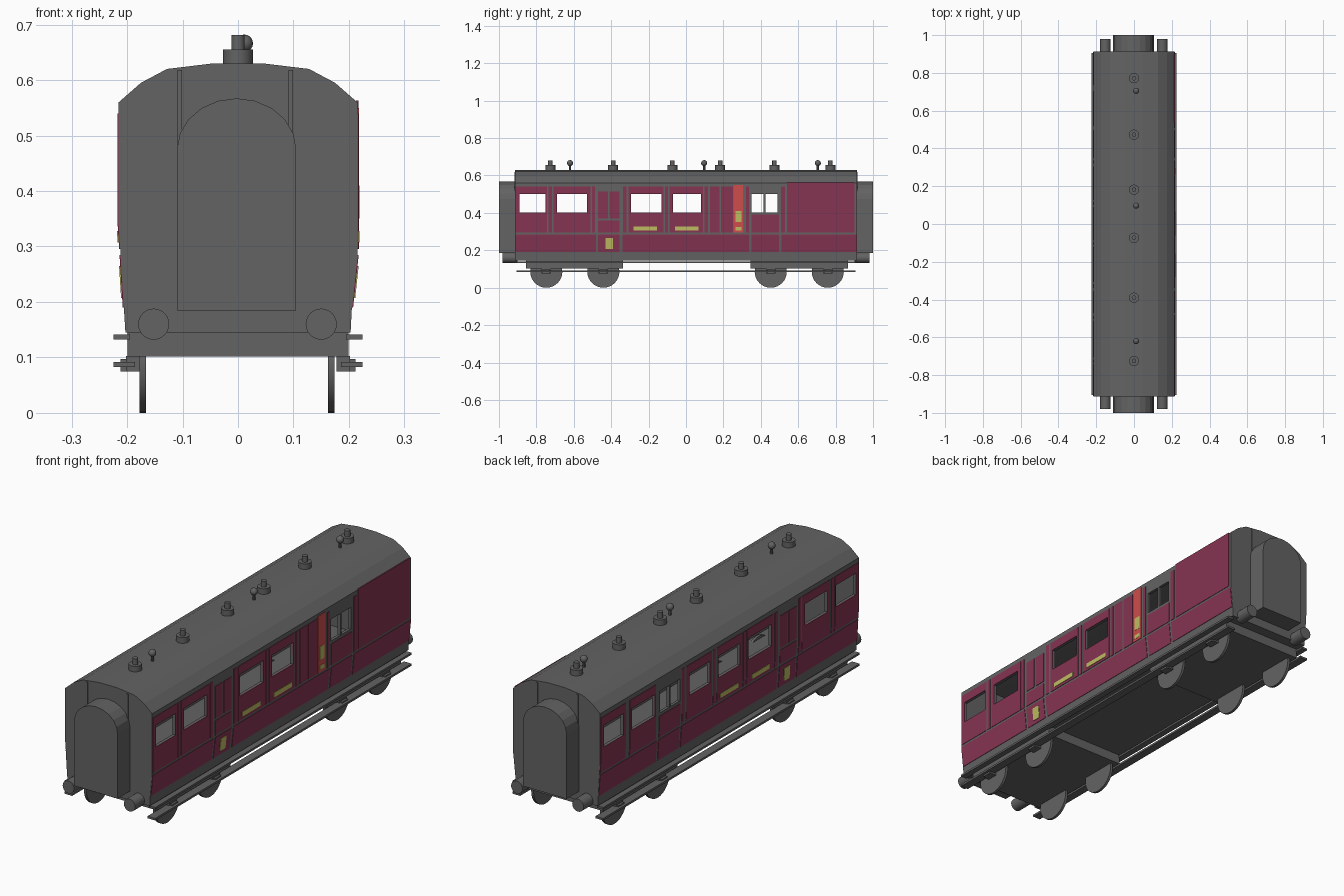
import bpy, bmesh, math
from mathutils import Matrix

if "Cube" in bpy.data.objects:
    bpy.data.objects.remove(bpy.data.objects["Cube"])


def material(name, rgb):
    m = bpy.data.materials.new(name)
    m.diffuse_color = (*rgb, 1)
    m.use_nodes = True
    m.node_tree.nodes["Principled BSDF"].inputs["Base Color"].default_value = m.diffuse_color
    return m


GREY = material("grey", (0.125, 0.125, 0.125))
MAROON = material("maroon", (0.24, 0.035, 0.085))
RED = material("red", (0.62, 0.075, 0.075))
GOLD = material("gold", (0.52, 0.50, 0.12))


def finish(bm, name, mat):
    bmesh.ops.recalc_face_normals(bm, faces=bm.faces)
    me = bpy.data.meshes.new(name)
    bm.to_mesh(me)
    bm.free()
    me.materials.append(mat)
    ob = bpy.data.objects.new(name, me)
    bpy.context.collection.objects.link(ob)
    return ob


def add_box(bm, x0, x1, y0, y1, z0, z1):
    m = Matrix.Translation(((x0 + x1) / 2, (y0 + y1) / 2, (z0 + z1) / 2))
    bmesh.ops.create_cube(bm, size=1, matrix=m @ Matrix.Diagonal((x1 - x0, y1 - y0, z1 - z0, 1)))


def boxes(name, items, mat=GREY):
    bm = bmesh.new()
    for b in items:
        add_box(bm, *b)
    return finish(bm, name, mat)


def cylinders(name, items, seg=16, axis="Z"):
    # items: centre x, y, z, radius, length
    rot = {"Z": Matrix(), "X": Matrix.Rotation(math.pi / 2, 4, "Y"),
           "Y": Matrix.Rotation(math.pi / 2, 4, "X")}[axis]
    bm = bmesh.new()
    for x, y, z, r, d in items:
        bmesh.ops.create_cone(bm, cap_ends=True, segments=seg, radius1=r, radius2=r, depth=d,
                              matrix=Matrix.Translation((x, y, z)) @ rot)
    ob = finish(bm, name, GREY)
    for p in ob.data.polygons:
        p.use_smooth = len(p.vertices) == 4
    for e in ob.data.edges:
        e.use_edge_sharp = False
    bm = bmesh.new()
    bm.from_mesh(ob.data)
    for e in bm.edges:
        e.smooth = len(e.link_faces) == 2 and e.calc_face_angle(0) < 0.6
    bm.to_mesh(ob.data)
    bm.free()
    return ob


def extrude(name, pts, y0, y1):
    bm = bmesh.new()
    f = bm.faces.new([bm.verts.new((x, y0, z)) for x, z in pts])
    ext = bmesh.ops.extrude_face_region(bm, geom=[f])["geom"]
    bmesh.ops.translate(bm, vec=(0, y1 - y0, 0), verts=[v for v in ext if isinstance(v, bmesh.types.BMVert)])
    return finish(bm, name, GREY)


# Coach body: hollow extruded section with window openings
section = [(0.203, 0.145), (0.205, 0.185), (0.215, 0.28), (0.215, 0.56), (0.175, 0.595), (0.128, 0.62),
           (0.045, 0.63), (-0.045, 0.63), (-0.128, 0.62), (-0.175, 0.595), (-0.215, 0.56),
           (-0.215, 0.34), (-0.203, 0.145)]
body = extrude("coach_body", section, -0.913, 0.913)
inner = [(x * 0.94, 0.39 + (z - 0.39) * 0.94) for x, z in section]
cavity = extrude("cavity_cutter", inner, -0.9, 0.9)
both = [(-0.89, -0.75), (-0.69, -0.53), (-0.295, -0.13), (-0.07, 0.08), (0.35, 0.415), (0.425, 0.49)]
windows = {1: both, -1: both + [(0.14, 0.285), (0.53, 0.69), (0.75, 0.89)]}
cutters = [cavity]
for s in (1, -1):
    lo, hi = sorted((s * 0.15, s * 0.25))
    cutters.append(boxes("window_cutter", [(lo, hi, a, b, 0.403, 0.5) for a, b in windows[s]]))
for c in cutters:
    c.hide_render = True
    mod = body.modifiers.new("cut", "BOOLEAN")
    mod.operation, mod.object, mod.solver = "DIFFERENCE", c, "EXACT"
bpy.context.view_layer.update()
body.data = bpy.data.meshes.new_from_object(body.evaluated_get(bpy.context.evaluated_depsgraph_get()))
body.modifiers.clear()
for c in cutters:
    bpy.data.objects.remove(c)


# Painted plates following the side walls
def wall(s, z):
    if s > 0:
        return min(0.215, 0.205 + 0.01 * (z - 0.185) / 0.095)
    return min(0.215, 0.203 + 0.012 * (z - 0.145) / 0.195)


def plate(bm, s, y0, y1, z0, z1, t):
    kink = 0.28 if s > 0 else 0.34
    zs = [z0] + ([kink] if z0 < kink < z1 else []) + [z1]
    for a, b in zip(zs, zs[1:]):
        v = [bm.verts.new((s * (wall(s, z) + d), y, z)) for z in (a, b) for y in (y0, y1) for d in (-0.002, t)]
        for q in ((0, 1, 3, 2), (4, 5, 7, 6), (0, 1, 5, 4), (2, 3, 7, 6), (0, 2, 6, 4), (1, 3, 7, 5)):
            bm.faces.new([v[i] for i in q])


def plates(name, s, items, mat, t=0.002, holes=()):
    bm = bmesh.new()
    for y0, y1, z0, z1 in items:
        hole = [h for h in holes if y0 < h[0] and h[1] < y1 and z1 > 0.5]
        if hole:
            a, b = hole[0]
            for r in ((y0, y1, z0, 0.403), (y0, y1, 0.5, z1), (y0, a, 0.403, 0.5), (b, y1, 0.403, 0.5)):
                plate(bm, s, *r, t)
        else:
            plate(bm, s, y0, y1, z0, z1, t)
    return finish(bm, name, mat)


lower = [(-0.911, -0.482), (-0.34, 0.337), (0.35, 0.497), (0.51, 0.911)]
upper = [(-0.911, -0.742), (-0.735, -0.717), (-0.708, -0.51), (-0.503, -0.487), (-0.338, -0.318),
         (-0.308, -0.12), (-0.112, -0.096), (-0.088, 0.09), (0.1, 0.118), (0.32, 0.337), (0.507, 0.53)]
side_upper = {1: [(0.128, 0.18), (0.188, 0.25)], -1: [(0.128, 0.305), (0.52, 0.705), (0.735, 0.911)]}
door = [(-0.47, -0.355, 0.19, 0.285), (-0.47, -0.355, 0.295, 0.36),
        (-0.47, -0.418, 0.37, 0.513), (-0.408, -0.355, 0.37, 0.513), (0.35, 0.497, 0.295, 0.39)]
gold = [(-0.28, -0.155, 0.307, 0.328), (-0.06, 0.067, 0.307, 0.328), (-0.43, -0.39, 0.207, 0.265)]
for s, side in ((1, "right"), (-1, "left")):
    panels = [(a, b, 0.19, 0.285) for a, b in lower] + door
    panels += [(a, b, 0.295, 0.54) for a, b in upper if s > 0 or a < 0.5]
    panels += [(a, b, 0.295, 0.54) for a, b in side_upper[s]]
    if s > 0:
        panels.append((0.54, 0.9, 0.295, 0.563))
    plates(side + "_maroon_panels", s, panels, MAROON, 0.002, windows[s])
    extra = [(0.265, 0.297, 0.35, 0.41), (0.265, 0.297, 0.307, 0.325)] if s > 0 else []
    plates(side + "_gold_plates", s, gold + extra, GOLD, 0.004)
plates("red_panel", 1, [(0.253, 0.306, 0.295, 0.55)], RED, 0.003)

# Gangway connections, end strips and buffers
arch = [(-0.11, 0.185), (0.105, 0.185), (0.105, 0.475)]
arch += [(-0.0025 + 0.1075 * math.cos(a), 0.475 + 0.092 * math.sin(a))
         for a in [math.pi * i / 10 for i in range(1, 10)]] + [(-0.11, 0.475)]
for s, end in ((-1, "front"), (1, "back")):
    extrude(end + "_gangway", arch, s * 0.905, s * 1.0)
    lo, hi = sorted((s * 0.91, s * 0.917))
    boxes(end + "_end_strips", [(x - 0.004, x + 0.004, lo, hi, 0.47, 0.618) for x in (-0.105, 0.095)])
    cylinders(end + "_buffers", [(x, s * 0.94, 0.16, 0.028, 0.08) for x in (-0.152, 0.15)], 24, "Y")

# Bogies, wheels, axle boxes and step boards
boxes("bogie_frames", [(-0.199, 0.199, a, b, 0.102, 0.15) for a, b in ((-0.855, -0.337), (0.345, 0.865))])
axles = (-0.747, -0.442, 0.453, 0.758)
cylinders("wheels", [(x, y, 0.086, 0.086, 0.012) for x in (-0.172, 0.168) for y in axles], 32, "X")
boxes("axle_boxes", [(x - 0.012, x + 0.012, y - 0.025, y + 0.025, 0.075, 0.103)
                     for x in (-0.19, 0.19) for y in axles])
for s, side in ((1, "right"), (-1, "left")):
    items = []
    for a, b, z0, z1 in ((0.195, 0.224, 0.132, 0.141), (0.186, 0.224, 0.083, 0.092), (0.2, 0.212, 0.075, 0.097)):
        lo, hi = sorted((s * a, s * b))
        if z0 == 0.075:
            items += [(lo, hi, y - 0.02, y + 0.02, z0, z1) for y in axles]
        else:
            items.append((lo, hi, -0.905, 0.905, z0, z1))
    boxes(side + "_step_boards", items)

# Roof ventilators and ball-topped lamps
vents = (-0.725, -0.39, -0.073, 0.182, 0.473, 0.772)
cylinders("roof_vent_bases", [(0, y, 0.64, 0.027, 0.03) for y in vents])
cylinders("roof_vent_tops", [(0, y, 0.665, 0.012, 0.032) for y in vents])
lamps = (-0.62, 0.097, 0.705)
cylinders("lamp_stems", [(0.011, y, 0.64, 0.006, 0.035) for y in lamps], 8)
bm = bmesh.new()
for y in lamps:
    bmesh.ops.create_uvsphere(bm, u_segments=16, v_segments=10, radius=0.016,
                              matrix=Matrix.Translation((0.011, y, 0.666)))
for f in bm.faces:
    f.smooth = True
finish(bm, "lamp_balls", GREY)
